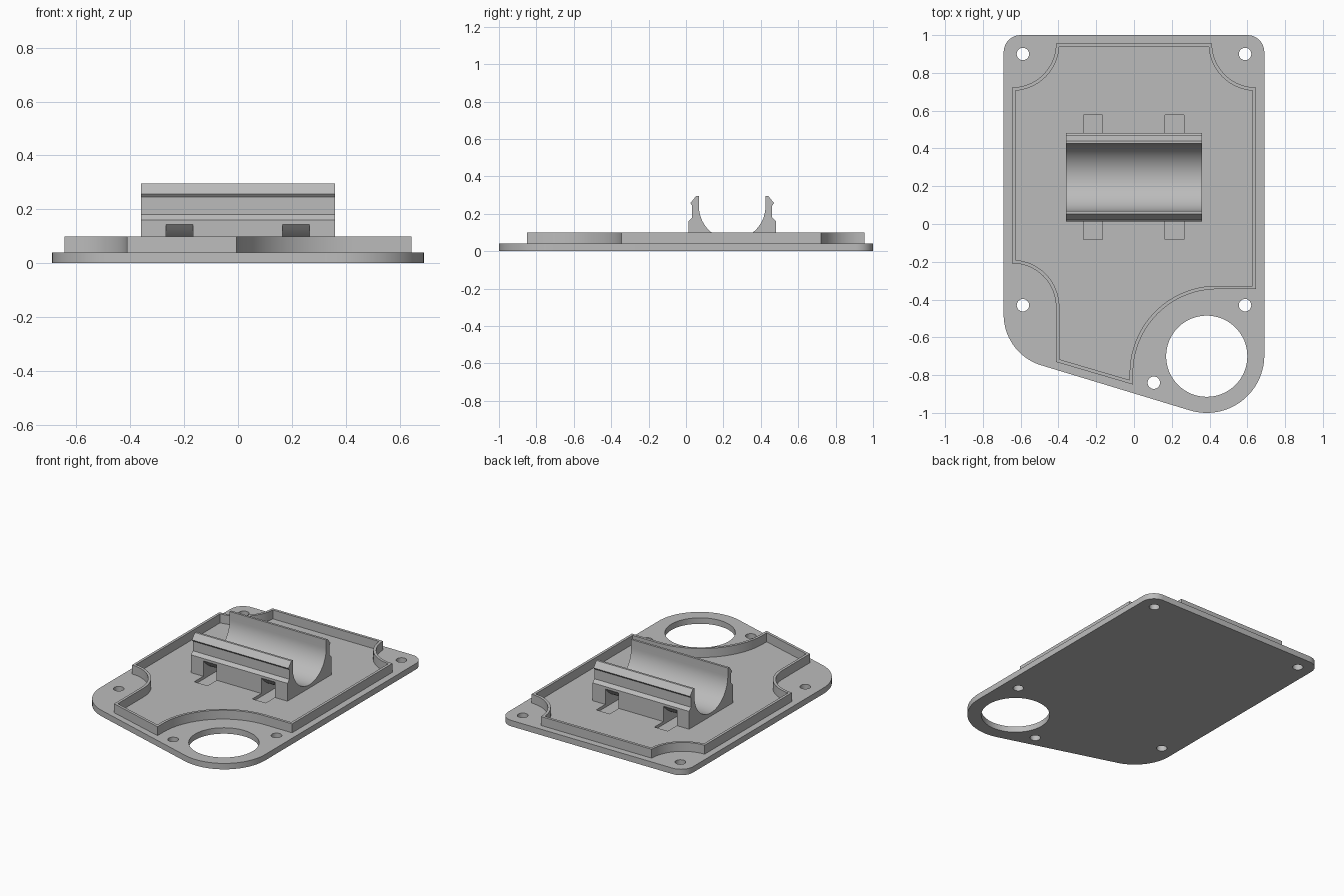
import bpy
import bmesh
from math import sin, cos, radians, sqrt, asin, degrees
from mathutils import Vector

if "Cube" in bpy.data.objects:
    bpy.data.objects.remove(bpy.data.objects["Cube"], do_unlink=True)

GREY = (0.5, 0.5, 0.5, 1)
grey = bpy.data.materials.new("grey plastic")
grey.use_nodes = True
grey.diffuse_color = GREY
grey.node_tree.nodes["Principled BSDF"].inputs["Base Color"].default_value = GREY


def arc(cx, cy, r, start, end, steps=20):
    angles = [radians(start + (end - start) * i / steps) for i in range(steps + 1)]
    return [(cx + r * cos(a), cy + r * sin(a)) for a in angles]


def finish(bm, name):
    bmesh.ops.recalc_face_normals(bm, faces=bm.faces)
    mesh = bpy.data.meshes.new(name)
    bm.to_mesh(mesh)
    bm.free()
    obj = bpy.data.objects.new(name, mesh)
    bpy.context.collection.objects.link(obj)
    mesh.materials.append(grey)
    return obj


def prism(name, outline, low, high, along_x=False):
    """Extrude an outline along z, or a y-z outline along x."""
    bm = bmesh.new()
    place = (lambda a, b: (low, a, b)) if along_x else (lambda a, b: (a, b, low))
    face = bm.faces.new([bm.verts.new(place(a, b)) for a, b in outline])
    new = bmesh.ops.extrude_face_region(bm, geom=[face])["geom"]
    step = Vector((high - low, 0, 0) if along_x else (0, 0, high - low))
    bmesh.ops.translate(bm, vec=step, verts=[v for v in new if isinstance(v, bmesh.types.BMVert)])
    return finish(bm, name)


def activate(obj):
    bpy.ops.object.select_all(action="DESELECT")
    obj.select_set(True)
    bpy.context.view_layer.objects.active = obj


def cut(obj, cutter):
    activate(obj)
    mod = obj.modifiers.new("cut", "BOOLEAN")
    mod.operation, mod.solver, mod.object = "DIFFERENCE", "EXACT", cutter
    bpy.ops.object.modifier_apply(modifier=mod.name)


def inset(points, t):
    """Shift a counter-clockwise outline inward with mitred corners."""
    result = []
    for i, p in enumerate(points):
        p = Vector(p)
        d1 = (p - Vector(points[i - 1])).normalized()
        d2 = (Vector(points[(i + 1) % len(points)]) - p).normalized()
        n1, n2 = Vector((-d1.y, d1.x)), Vector((-d2.y, d2.x))
        result.append(p + (n1 + n2) * t / (1 + n1.dot(n2)))
    return result


PLATE_TOP, WALL_TOP = 0.04, 0.10
SLANT = 16.8

# Base plate with rounded corners and a slanted front edge
plate = prism("base_plate",
              arc(0.6, 0.91, 0.09, 0, 90, 10) + arc(-0.6, 0.91, 0.09, 90, 180, 10)
              + arc(-0.41, -0.48, 0.28, 180, 270 - SLANT)
              + arc(0.385, -0.695, 0.305, 270 - SLANT, 360, 28), 0, PLATE_TOP)

# Large opening and screw holes
holes = [(0.385, -0.7, 0.215, 64)]
holes += [(x, y, 0.033, 24) for x in (-0.588, 0.588) for y in (0.9, -0.43)]
holes += [(0.105, -0.84, 0.033, 24)]
for x, y, r, sides in holes:
    drill = prism("hole_cutter", arc(x, y, r, 0, 360, sides)[:-1], -0.1, 0.2)
    cut(plate, drill)
    bpy.data.objects.remove(drill, do_unlink=True)

# Raised rim wall that steps around the screws and the opening
outer = (arc(0.645, 0.955, 0.232, 270, 180)
         + arc(-0.645, 0.955, 0.232, 360, 270)
         + arc(-0.645, -0.44, 0.232, 90, 0)
         + [(-0.413, -0.73), (-0.005, -0.85)]
         + arc(0.44, -0.79, 0.445, 180, 90, 28)
         + [(0.645, -0.345)])
bm = bmesh.new()
rings = []
for outline, z in ((outer, PLATE_TOP), (outer, WALL_TOP),
                   (inset(outer, 0.018), WALL_TOP), (inset(outer, 0.018), PLATE_TOP)):
    rings.append([bm.verts.new((p[0], p[1], z)) for p in outline])
for k in range(4):
    a, b = rings[k], rings[(k + 1) % 4]
    for i in range(len(a)):
        j = (i + 1) % len(a)
        bm.faces.new((a[i], a[j], b[j], b[i]))
wall = finish(bm, "rim_wall")

# Clip-in cradle: half profile mirrored about its centre line
MID, BORE, BORE_Z = 0.247, 0.178, 0.24
half = [(0.234, PLATE_TOP), (0.234, 0.16), (0.214, 0.18), (0.214, 0.245),
        (0.224, 0.257), (0.193, 0.295), (BORE, 0.295)]
right = [(MID + d, z) for d, z in half]
left = [(MID - d, z) for d, z in reversed(half)]
cradle = prism("cradle", right + arc(MID, BORE_Z, BORE, 0, -180, 40) + left,
               -0.36, 0.36, along_x=True)

# Strap slots: flat recess below, curved roof under the cradle
ROOF, ROOF_LOW, REACH = 0.306, 0.035, 0.25
roof_z = ROOF_LOW + ROOF
swing = degrees(asin(REACH / ROOF))
end_z = roof_z - sqrt(ROOF ** 2 - REACH ** 2)
slot = ([(MID - 0.33, end_z), (MID - 0.33, 0.02), (MID + 0.33, 0.02), (MID + 0.33, end_z)]
        + arc(MID, roof_z, ROOF, 270 + swing, 270 - swing, 24))
for x in (-0.218, 0.215):
    cutter = prism("slot_cutter", slot, x - 0.05, x + 0.05, along_x=True)
    cut(plate, cutter)
    cut(cradle, cutter)
    bpy.data.objects.remove(cutter, do_unlink=True)

for obj in (plate, wall, cradle):
    activate(obj)
    bpy.ops.object.shade_smooth_by_angle(angle=radians(20))
